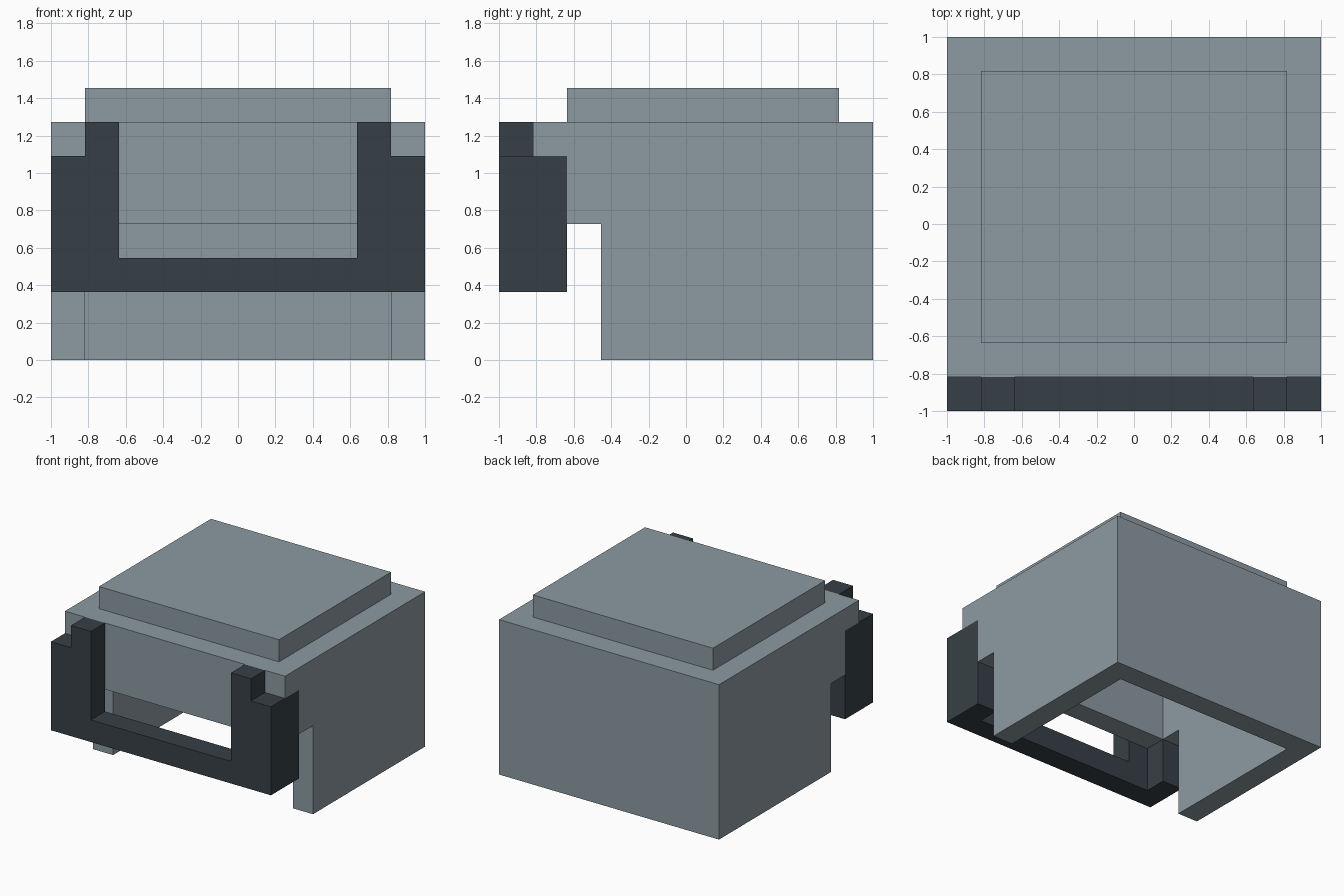
import bpy, bmesh
from mathutils import Vector

cube = bpy.data.objects.get("Cube")
if cube:
    bpy.data.objects.remove(cube, do_unlink=True)

U = 2 / 11  # one block of the design grid


def material(name, rgb):
    m = bpy.data.materials.new(name)
    m.use_nodes = True
    m.diffuse_color = (*rgb, 1)
    m.node_tree.nodes["Principled BSDF"].inputs["Base Color"].default_value = (*rgb, 1)
    return m


steel = material("steel grey", (0.266, 0.326, 0.364))
iron = material("dark iron", (0.037, 0.051, 0.061))


def prism(bm, profile, axis, lo, hi):
    """Extrude a 2D profile (block units) along the x or y axis."""
    def place(p):
        return (lo, p[0], p[1]) if axis == "x" else (p[0], lo, p[1])
    face = bm.faces.new([bm.verts.new(Vector(place(p)) * U) for p in profile])
    out = bmesh.ops.extrude_face_region(bm, geom=[face])
    verts = [g for g in out["geom"] if isinstance(g, bmesh.types.BMVert)]
    step = (hi - lo) * U
    bmesh.ops.translate(bm, verts=verts, vec=(step, 0, 0) if axis == "x" else (0, step, 0))
    bmesh.ops.recalc_face_normals(bm, faces=bm.faces[:])


def box(bm, x, y, z):
    prism(bm, [(y[0], z[0]), (y[1], z[0]), (y[1], z[1]), (y[0], z[1])], "x", *x)


def finish(name, bm, mat=None):
    mesh = bpy.data.meshes.new(name)
    bm.to_mesh(mesh)
    bm.free()
    obj = bpy.data.objects.new(name, mesh)
    bpy.context.collection.objects.link(obj)
    if mat:
        mesh.materials.append(mat)
    return obj


def cut(obj, boxes):
    """Subtract boxes from an object and drop the cutter afterwards."""
    bm = bmesh.new()
    for b in boxes:
        box(bm, *b)
    cutter = finish("cutter", bm)
    cutter.hide_render = True
    mod = obj.modifiers.new("cut", "BOOLEAN")
    mod.operation, mod.solver, mod.object = "DIFFERENCE", "EXACT", cutter
    bpy.context.view_layer.objects.active = obj
    bpy.ops.object.modifier_apply(modifier=mod.name)
    bpy.data.objects.remove(cutter, do_unlink=True)


# Helmet shell: side outline with overhanging brow, hollowed from below,
# with notches where the face guard wraps around the brow corners
bm = bmesh.new()
prism(bm, [(-2.5, 0), (5.5, 0), (5.5, 7), (-4.5, 7), (-4.5, 4), (-2.5, 4)], "x", -5.5, 5.5)
shell = finish("helmet_shell", bm, steel)
cut(shell, [((-4.5, 4.5), (-3.5, 4.5), (-1, 8)),
            ((4.5, 6.5), (-5.5, -3.5), (3, 6)),
            ((-6.5, -4.5), (-5.5, -3.5), (3, 6))])

# Raised crown closing the top
bm = bmesh.new()
box(bm, (-4.5, 4.5), (-3.5, 4.5), (7, 8))
finish("crown_plate", bm, steel)

# Face guard: stepped U outline, cut back to one block deep between its side wings
half = [(5.5, 2), (5.5, 6), (4.5, 6), (4.5, 7), (3.5, 7), (3.5, 3)]
bm = bmesh.new()
prism(bm, half + [(-x, z) for x, z in reversed(half)], "y", -5.5, -3.5)
guard = finish("face_guard", bm, iron)
cut(guard, [((-4.5, 4.5), (-4.5, -2.5), (1, 8))])
